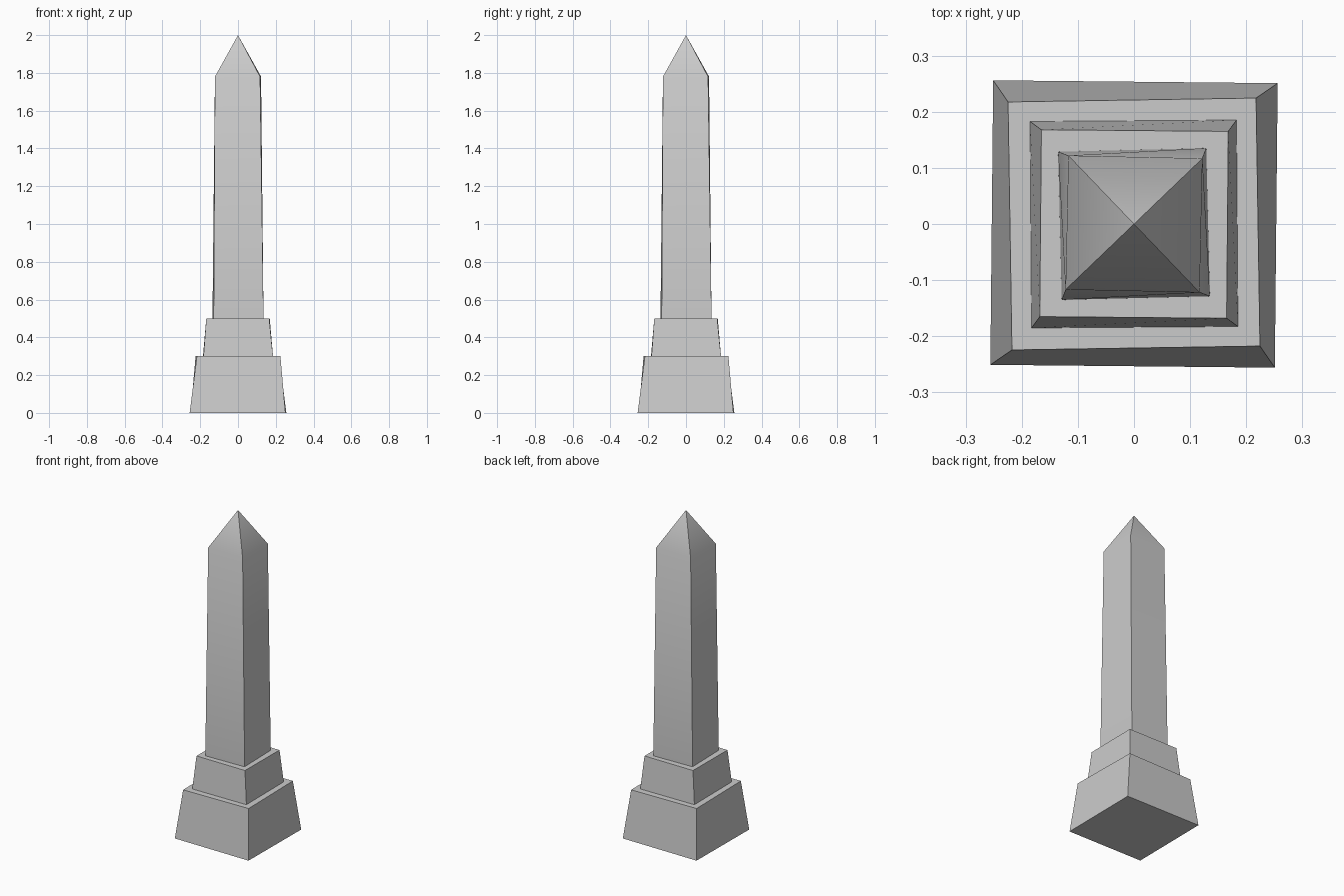
import bpy, math

if "Cube" in bpy.data.objects:
    bpy.data.objects.remove(bpy.data.objects["Cube"])

stone = bpy.data.materials.new("grey_stone")
stone.diffuse_color = (0.6, 0.6, 0.6, 1)
stone.use_nodes = True
stone.node_tree.nodes["Principled BSDF"].inputs["Base Color"].default_value = stone.diffuse_color


def tapered_block(name, rings, apex=None):
    """Four-sided block from rings of (z, half width, twist in degrees), with an optional point on top."""
    verts, faces = [], [(3, 2, 1, 0)]
    for z, half, twist in rings:
        r = half * math.sqrt(2)
        for k in range(4):
            a = math.radians(45 + 90 * k + twist)
            verts.append((r * math.cos(a), r * math.sin(a), z))
    for i in range(len(rings) - 1):
        b = 4 * i
        for k in range(4):
            n = (k + 1) % 4
            faces.append((b + k, b + n, b + 4 + n, b + 4 + k))
    t = 4 * (len(rings) - 1)
    if apex is None:
        faces.append((t, t + 1, t + 2, t + 3))
    else:
        verts.append((0, 0, apex))
        faces += [(t + k, t + (k + 1) % 4, len(verts) - 1) for k in range(4)]
    mesh = bpy.data.meshes.new(name)
    mesh.from_pydata(verts, [], faces)
    mesh.materials.append(stone)
    obj = bpy.data.objects.new(name, mesh)
    bpy.context.collection.objects.link(obj)
    bpy.ops.object.select_all(action='DESELECT')
    obj.select_set(True)
    bpy.context.view_layer.objects.active = obj
    bpy.ops.object.shade_smooth_by_angle(angle=math.radians(35))
    return obj


# Stepped pedestal, slightly uneven hand-cut stone
tapered_block("lower_plinth", [(0, 0.2535, -0.57), (0.30, 0.221, 0.9)])
tapered_block("upper_plinth", [(0.30, 0.184, 0.4), (0.50, 0.1665, -0.5)])
# Shaft with pointed cap
tapered_block("shaft", [(0.50, 0.132, 1.4), (1.78, 0.1195, -1.2)], apex=2.0)
